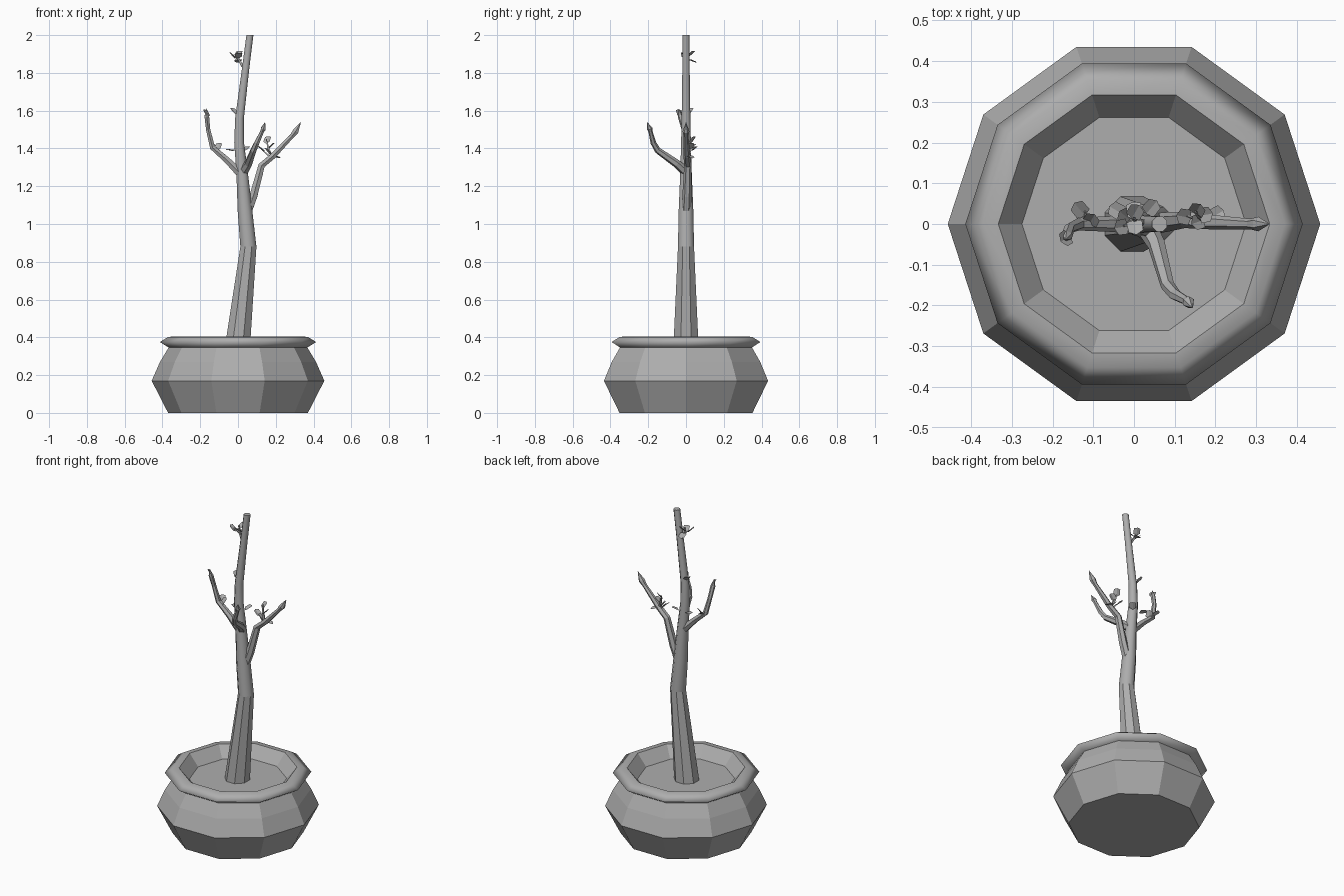
import bpy, bmesh, math
from mathutils import Vector, Matrix, Euler

cube = bpy.data.objects.get("Cube")
if cube:
    bpy.data.objects.remove(cube, do_unlink=True)

grey = bpy.data.materials.new("plain grey")
grey.use_nodes = True
grey.diffuse_color = (0.42, 0.42, 0.42, 1)
grey.node_tree.nodes["Principled BSDF"].inputs["Base Color"].default_value = grey.diffuse_color


def finish(name, bm, fix_normals=True):
    if fix_normals:
        bmesh.ops.recalc_face_normals(bm, faces=bm.faces[:])
    mesh = bpy.data.meshes.new(name)
    bm.to_mesh(mesh)
    bm.free()
    mesh.materials.append(grey)
    obj = bpy.data.objects.new(name, mesh)
    bpy.context.collection.objects.link(obj)
    return obj


def bridge(bm, a, b):
    n = len(a)
    for i in range(n):
        j = (i + 1) % n
        bm.faces.new((a[i], a[j], b[j], b[i]))


def lathe(name, profile, start_cap=False, end_cap=False, sides=10):
    """Turn a (radius, height) profile; normals follow its direction."""
    bm = bmesh.new()
    rings = []
    for r, z in profile:
        angles = [math.tau * i / sides for i in range(sides)]
        rings.append([bm.verts.new((r * math.cos(a), r * math.sin(a), z)) for a in angles])
    for a, b in zip(rings, rings[1:]):
        bridge(bm, a, b)
    if start_cap:
        bm.faces.new(rings[0][::-1])
    if end_cap:
        bm.faces.new(rings[-1])
    return finish(name, bm, False)


def tube(name, path, sides=6, level=False):
    """Tapered limb through (x, y, z, radius) points; level keeps rings flat."""
    bm = bmesh.new()
    points = [Vector(p[:3]) for p in path]
    last = len(points) - 1
    rings = []
    for k, p in enumerate(points):
        along = points[min(k + 1, last)] - points[max(k - 1, 0)]
        turn = Matrix() if level else Vector((0, 0, 1)).rotation_difference(along).to_matrix().to_4x4()
        ring = []
        for i in range(sides):
            a = math.tau * (i + 0.5) / sides
            ring.append(bm.verts.new(p + turn @ (Vector((math.cos(a), math.sin(a), 0)) * path[k][3])))
        rings.append(ring)
    for a, b in zip(rings, rings[1:]):
        bridge(bm, a, b)
    bm.faces.new(rings[0][::-1])
    bm.faces.new(rings[-1])
    return finish(name, bm)


def leaf(name, position, yaw, pitch, size=0.048):
    """Small squarish leaf folded along its middle."""
    bm = bmesh.new()
    outline = [(0, 0, 0), (0.2, -0.4, 0.12), (0.85, -0.38, 0.1), (1, 0, 0), (0.85, 0.38, 0.1), (0.2, 0.4, 0.12)]
    turn = Euler((0, -math.radians(pitch), math.radians(yaw))).to_matrix()
    v = [bm.verts.new(Vector(position) + turn @ (Vector(c) * size)) for c in outline]
    bm.faces.new(v[:4])
    bm.faces.new((v[0], v[3], v[4], v[5]))
    return finish(name, bm, False)


# Pot: faceted bowl, softly rounded lip, sloped inner wall and soil
lathe("pot_body", [(0.37, 0), (0.457, 0.17), (0.413, 0.27), (0.365, 0.35)], start_cap=True)
rim = lathe("pot_rim", [(0.365, 0.345), (0.414, 0.375), (0.37, 0.402), (0.333, 0.405)])
for face in rim.data.polygons:
    face.use_smooth = True
lathe("pot_inside", [(0.333, 0.405), (0.275, 0.335)])
lathe("soil", [(0.275, 0.335), (0.1, 0.335)], end_cap=True)

# Trunk: facets low down, smoother above the first bend
trunk = tube("trunk", [(-0.005, 0, 0.33, 0.073), (0.055, 0, 0.88, 0.046), (0.037, 0, 1.07, 0.042),
                       (0.022, 0, 1.27, 0.033), (0.006, 0, 1.43, 0.028), (0.008, 0, 1.56, 0.025),
                       (0.04, 0, 1.82, 0.021), (0.063, 0, 2, 0.02)], sides=8, level=True)
for face in trunk.data.polygons:
    face.use_smooth = face.center.z > 0.9 and abs(face.normal.z) < 0.5

# Main branches, ending in pointed buds
tube("left_branch", [(0.045, 0, 1.05, 0.026), (0.082, 0.005, 1.15, 0.024), (0.125, 0.01, 1.31, 0.02),
                     (0.185, 0.005, 1.36, 0.018), (0.285, 0, 1.465, 0.013), (0.305, 0, 1.49, 0.018),
                     (0.332, 0, 1.538, 0.001)])
tube("right_branch", [(0.01, 0, 1.27, 0.025), (-0.06, 0, 1.34, 0.019), (-0.135, 0, 1.405, 0.016),
                      (-0.158, -0.01, 1.5, 0.013), (-0.165, -0.03, 1.57, 0.014), (-0.168, -0.038, 1.61, 0.001)])
tube("front_branch", [(0.03, -0.005, 1.28, 0.026), (0.055, -0.05, 1.32, 0.022), (0.082, -0.15, 1.39, 0.017),
                      (0.1, -0.173, 1.43, 0.015), (0.128, -0.188, 1.49, 0.011), (0.134, -0.192, 1.505, 0.015),
                      (0.143, -0.205, 1.538, 0.001)])

# Thin twigs
twigs = {
    "left_twig": [(0.18, 0.005, 1.355, 0.008), (0.16, 0.02, 1.4, 0.007), (0.15, 0.03, 1.45, 0.003)],
    "left_side_twig": [(0.175, 0.005, 1.35, 0.007), (0.13, 0.02, 1.39, 0.003)],
    "right_twig": [(-0.12, 0, 1.39, 0.007), (-0.12, 0.03, 1.415, 0.003)],
    "top_twig": [(0.035, 0, 1.815, 0.009), (0.005, 0.01, 1.87, 0.007), (-0.005, 0.015, 1.91, 0.003)],
    "top_side_twig": [(0.01, 0.008, 1.865, 0.006), (-0.025, -0.005, 1.89, 0.003)],
}
for name, path in twigs.items():
    tube(name, path, sides=4)

# Leaves: position, compass heading, upward tilt
leaves = [
    ((0.15, 0.025, 1.425), 60, 55), ((0.16, 0.02, 1.395), 10, 45), ((0.14, 0.015, 1.38), 170, 40),
    ((0.18, 0.01, 1.36), 30, -15), ((0.17, 0.01, 1.365), 200, 50),
    ((-0.12, 0.02, 1.4), 130, 30), ((-0.11, 0, 1.39), 60, 55), ((-0.16, -0.03, 1.565), 215, 60),
    ((-0.02, 0.02, 1.385), 150, 10), ((0.03, 0.025, 1.385), 50, 30), ((-0.01, 0.01, 1.58), 140, 45),
    ((-0.005, 0.015, 1.885), 60, 40), ((-0.015, -0.005, 1.875), 190, 45), ((0.005, 0.01, 1.87), 100, -20),
    ((0, 0.01, 1.875), 280, 40),
]
for i, (position, yaw, pitch) in enumerate(leaves):
    leaf(f"leaf_{i + 1}", position, yaw, pitch)
